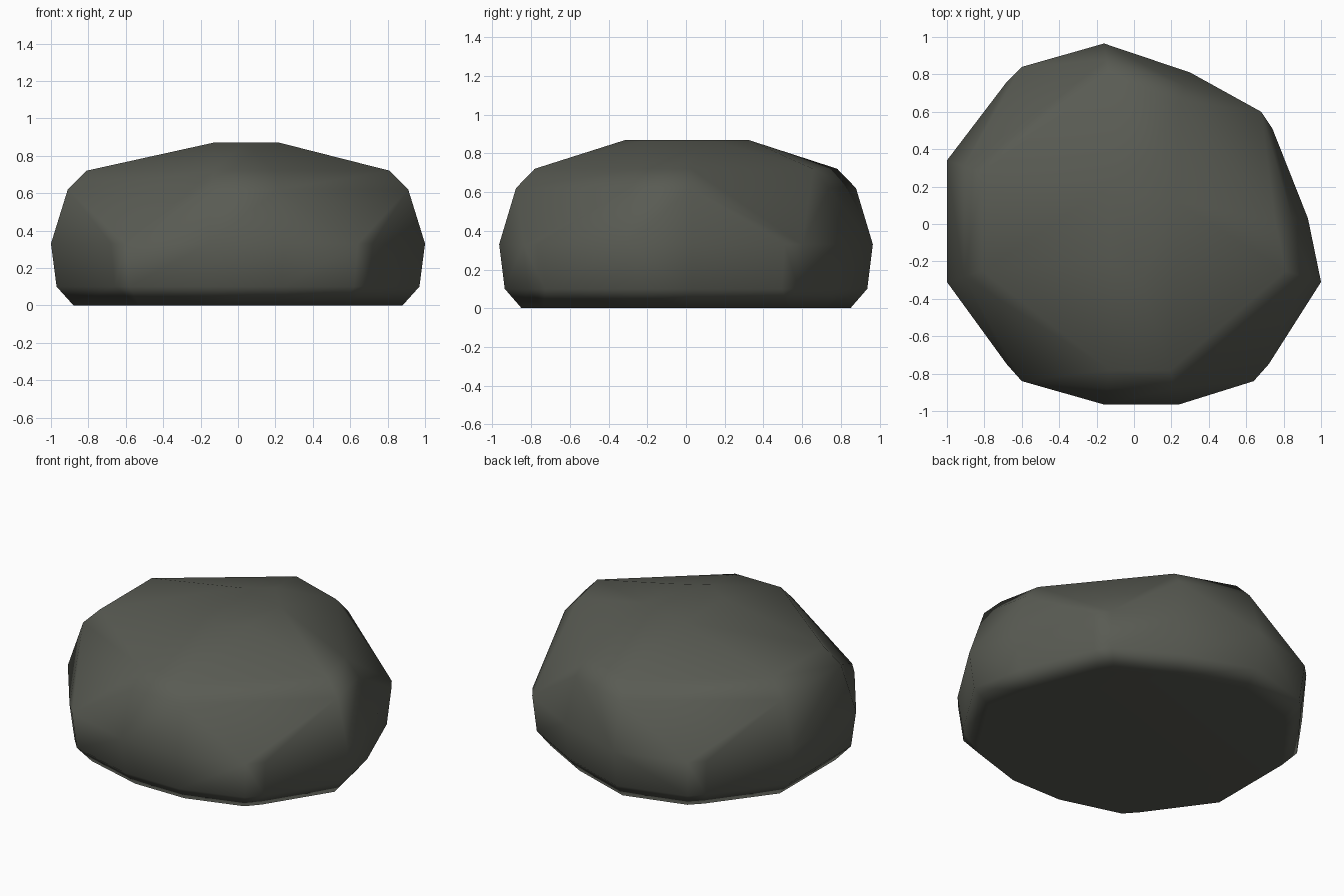
import bpy, bmesh

if "Cube" in bpy.data.objects:
    bpy.data.objects.remove(bpy.data.objects["Cube"])

# Plan outline of the boulder: flat-side ends, then the paired corner points
sides = [(-1, .34), (-.16, .965), (.3, .81), (.93, .03),
         (1, -.31), (.24, -.965), (-.16, -.965), (-1, -.31)]
corners = [(-.68, .76), (-.6, .84), (.68, .6), (.74, .51),
           (.72, -.75), (.64, -.84), (-.6, -.84), (-.68, -.75)]
# Height, outline scale, and whether the corners reach that level
levels = [(0, .88, True), (.1, .97, True), (.33, 1, True),
          (.62, .91, False), (.72, .81, False)]
# Small plateau on top
plateau = [(-.13, .2), (.04, .32), (.22, .12), (.22, -.2), (.04, -.31), (-.13, -.2)]

bm = bmesh.new()
for z, s, full in levels:
    for x, y in sides + (corners if full else []):
        bm.verts.new((x * s, y * s, z))
for x, y in plateau:
    bm.verts.new((x, y, .87))

# Wrap the levels in a convex skin: the upper corners become sloping facets
bmesh.ops.convex_hull(bm, input=bm.verts[:])
loose = [v for v in bm.verts if not v.link_faces]
bmesh.ops.delete(bm, geom=loose, context='VERTS')
bmesh.ops.dissolve_limit(bm, angle_limit=.005, verts=bm.verts[:], edges=bm.edges[:])
bmesh.ops.recalc_face_normals(bm, faces=bm.faces[:])
for f in bm.faces:
    f.smooth = True

mesh = bpy.data.meshes.new("boulder")
bm.to_mesh(mesh)
bm.free()
rock = bpy.data.objects.new("boulder", mesh)
bpy.context.collection.objects.link(rock)

stone = bpy.data.materials.new("dark grey stone")
stone.diffuse_color = (.1, .105, .087, 1)
stone.use_nodes = True
stone.node_tree.nodes["Principled BSDF"].inputs["Base Color"].default_value = stone.diffuse_color
mesh.materials.append(stone)

# Soft edges around flat facets
weighted = rock.modifiers.new("soft facets", 'WEIGHTED_NORMAL')
weighted.weight = 50
